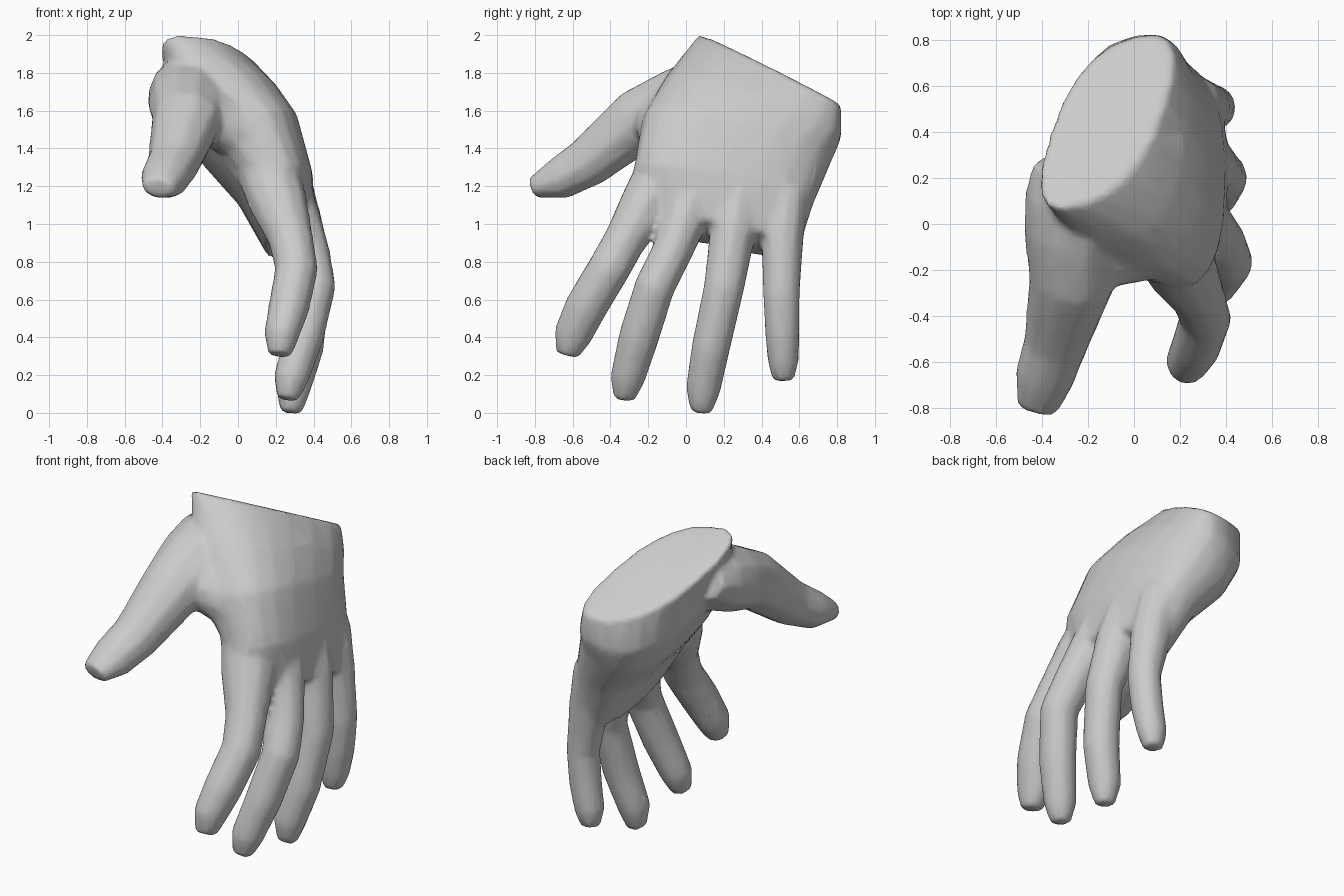
import bpy, bmesh, math
from mathutils import Vector

if "Cube" in bpy.data.objects:
    bpy.data.objects.remove(bpy.data.objects["Cube"])

bm = bmesh.new()


def skin(rings):
    """Bridge rings of equal size and close both ends."""
    loops = [[bm.verts.new(p) for p in r] for r in rings]
    n = len(loops[0])
    for a, b in zip(loops, loops[1:]):
        for i in range(n):
            j = (i + 1) % n
            bm.faces.new((a[i], a[j], b[j], b[i]))
    bm.faces.new(loops[0][::-1])
    bm.faces.new(loops[-1])


def slab(sections, n=20, power=0.8):
    """Loft of rounded-box sections: centre, half width, half thickness."""
    rings = []
    for c, w, t in sections:
        c, w, t = Vector(c), Vector(w), Vector(t)
        ring = []
        for i in range(n):
            a = 2 * math.pi * i / n
            ca, sa = math.cos(a), math.sin(a)
            ring.append(c + w * math.copysign(abs(ca) ** power, ca)
                        + t * math.copysign(abs(sa) ** power, sa))
        rings.append(ring)
    skin(rings)


def digit(path, n=10, grow=1.05):
    """Tapered tube through points x, y, z, radius across x, other radius."""
    pts = [Vector(p[:3]) for p in path]
    rings = []
    for i, p in enumerate(path):
        t = (pts[min(i + 1, len(pts) - 1)] - pts[max(i - 1, 0)]).normalized()
        a = Vector((1, 0, 0))
        a = (a - t * a.dot(t)).normalized()
        b = t.cross(a)
        rings.append([pts[i] + a * p[3] * grow * math.cos(2 * math.pi * k / n)
                      + b * p[4] * grow * math.sin(2 * math.pi * k / n) for k in range(n)])
    skin(rings)


# palm, from knuckles up to the cut wrist
slab([
    ((.28, .22, .93), (0, .37, -.08), (.13, 0, .07)),
    ((.195, .20, 1.20), (0, .48, -.08), (.20, 0, .07)),
    ((.06, .27, 1.45), (0, .50, -.12), (.26, .02, .09)),
    ((-.04, .36, 1.62), (.05, .46, -.17), (.275, .05, .05)),
    ((-.12, .445, 1.815), (.12, .365, -.185), (.255, .07, -.02)),
])

# thumb with the ball of the thumb
digit([(-.25, .26, 1.75, .18, .13), (-.255, .12, 1.70, .21, .18), (-.265, -.04, 1.64, .205, .185),
       (-.27, -.25, 1.55, .18, .165), (-.34, -.52, 1.325, .135, .13),
       (-.39, -.67, 1.24, .125, .11), (-.42, -.81, 1.19, .085, .055)])
# web between thumb and index finger
digit([(-.26, -.16, 1.58, .13, .13), (-.12, -.13, 1.55, .15, .15),
       (.03, -.10, 1.47, .15, .15), (.15, -.10, 1.30, .15, .15)], grow=1)
# index finger
digit([(.13, -.07, 1.36, .16, .15), (.21, -.20, 1.12, .15, .14), (.28, -.32, .92, .115, .11),
       (.31, -.41, .76, .11, .11), (.27, -.53, .56, .105, .11),
       (.23, -.60, .41, .09, .10), (.22, -.63, .305, .06, .06)])
# middle finger
digit([(.22, .06, 1.22, .15, .14), (.30, -.01, 1.02, .135, .12), (.37, -.08, .84, .115, .105),
       (.41, -.165, .67, .105, .105), (.35, -.25, .40, .10, .105),
       (.28, -.31, .18, .09, .09), (.26, -.33, .07, .055, .055)])
# ring finger
digit([(.24, .29, 1.20, .15, .13), (.32, .25, .97, .13, .12), (.39, .20, .66, .10, .105),
       (.35, .13, .34, .10, .10), (.29, .09, .12, .09, .09), (.28, .08, 0, .055, .055)])
# little finger
digit([(.24, .53, 1.16, .13, .12), (.30, .51, .92, .115, .11), (.35, .505, .62, .09, .095),
       (.33, .51, .42, .09, .09), (.30, .515, .27, .085, .08), (.29, .515, .17, .055, .055)])

bmesh.ops.recalc_face_normals(bm, faces=bm.faces)
mesh = bpy.data.meshes.new("hand")
bm.to_mesh(mesh)
bm.free()
hand = bpy.data.objects.new("hand", mesh)
bpy.context.collection.objects.link(hand)

# one plain grey
grey = bpy.data.materials.new("light grey")
grey.diffuse_color = (.6, .6, .6, 1)
grey.use_nodes = True
grey.node_tree.nodes["Principled BSDF"].inputs["Base Color"].default_value = grey.diffuse_color

# fuse the parts into one skin with soft webs
fuse = hand.modifiers.new("fuse", 'REMESH')
fuse.mode = 'VOXEL'
fuse.voxel_size = 0.018
soften = hand.modifiers.new("soften", 'SMOOTH')
soften.factor = 0.5
soften.iterations = 8
thin = hand.modifiers.new("thin", 'DECIMATE')
thin.ratio = 0.15
dg = bpy.context.evaluated_depsgraph_get()
skin_mesh = bpy.data.meshes.new_from_object(hand.evaluated_get(dg))
hand.modifiers.clear()
hand.data = skin_mesh
skin_mesh.materials.clear()
skin_mesh.materials.append(grey)
skin_mesh.polygons.foreach_set("material_index", [0] * len(skin_mesh.polygons))

bpy.context.view_layer.objects.active = hand
hand.select_set(True)
bpy.ops.object.shade_smooth_by_angle(angle=math.radians(80))
